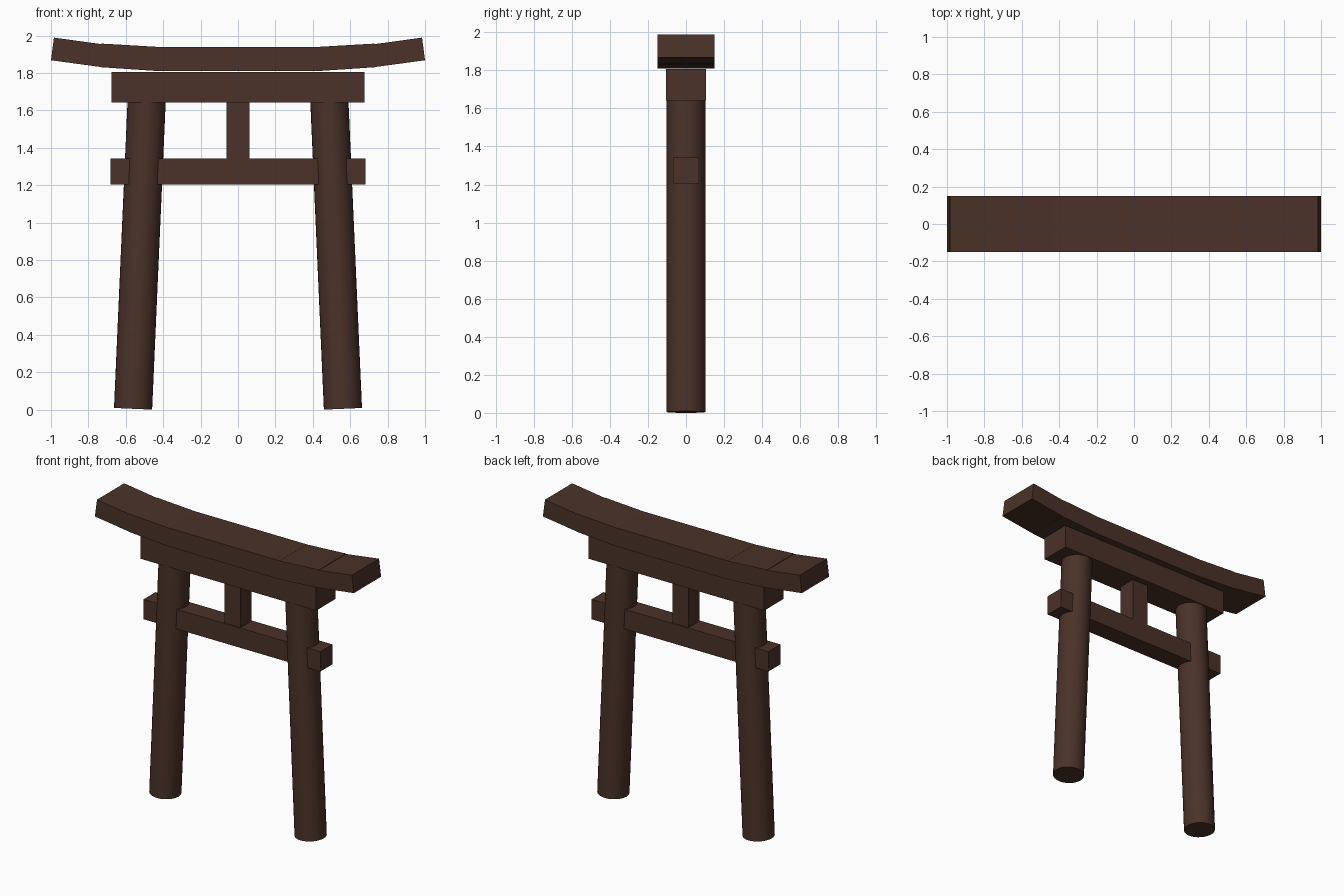
import bpy, bmesh, math
from mathutils import Vector

if "Cube" in bpy.data.objects:
    bpy.data.objects.remove(bpy.data.objects["Cube"])

wood = bpy.data.materials.new("dark_brown_wood")
wood.diffuse_color = (0.069, 0.032, 0.021, 1)
wood.use_nodes = True
wood.node_tree.nodes["Principled BSDF"].inputs["Base Color"].default_value = wood.diffuse_color


def finish(name, bm):
    bmesh.ops.recalc_face_normals(bm, faces=bm.faces)
    mesh = bpy.data.meshes.new(name)
    bm.to_mesh(mesh)
    bm.free()
    mesh.materials.append(wood)
    obj = bpy.data.objects.new(name, mesh)
    bpy.context.collection.objects.link(obj)
    return obj


def slab(name, outline, half_depth):
    """Front outline (x, z) extruded evenly to both sides of y = 0."""
    bm = bmesh.new()
    face = bm.faces.new([bm.verts.new((x, -half_depth, z)) for x, z in outline])
    new = bmesh.ops.extrude_face_region(bm, geom=[face])["geom"]
    bmesh.ops.translate(bm, vec=(0, 2 * half_depth, 0),
                        verts=[v for v in new if isinstance(v, bmesh.types.BMVert)])
    return finish(name, bm)


def beam(name, half_width, z0, z1, half_depth):
    w = half_width
    return slab(name, [(-w, z0), (w, z0), (w, z1), (-w, z1)], half_depth)


def post(name, bottom, top, radius):
    bottom, top = Vector(bottom), Vector(top)
    axis = top - bottom
    bm = bmesh.new()
    bmesh.ops.create_cone(bm, cap_ends=True, segments=32, radius1=radius,
                          radius2=radius, depth=axis.length)
    bmesh.ops.rotate(bm, verts=bm.verts, matrix=axis.to_track_quat('Z', 'Y').to_matrix())
    bmesh.ops.translate(bm, verts=bm.verts, vec=(bottom + top) / 2)
    obj = finish(name, bm)
    bpy.context.view_layer.objects.active = obj
    obj.select_set(True)
    bpy.ops.object.shade_smooth_by_angle(angle=math.radians(40))
    obj.select_set(False)


# Straight beams and centre strut
beam("top_beam_centre", 0.425, 1.81, 1.94, 0.15)
beam("upper_lintel", 0.677, 1.642, 1.806, 0.106)
beam("lower_tie_beam", 0.683, 1.204, 1.342, 0.067)
beam("centre_strut", 0.062, 1.342, 1.642, 0.062)

# Mirrored parts: leaning posts and the upturned ends of the top beam
for s, side in ((-1, "left"), (1, "right")):
    post(side + "_post", (s * 0.561, 0, 0.0045), (s * 0.488, 0, 1.66), 0.102)
    inner = [(0.425, 1.81), (0.737, 1.831), (0.729, 1.957), (0.42, 1.939)]
    outer = [(0.735, 1.832), (1.0, 1.868), (0.984, 1.989), (0.723, 1.953)]
    slab(side + "_top_beam_inner", [(s * x, z) for x, z in inner], 0.15)
    slab(side + "_top_beam_tip", [(s * x, z) for x, z in outer], 0.15)
